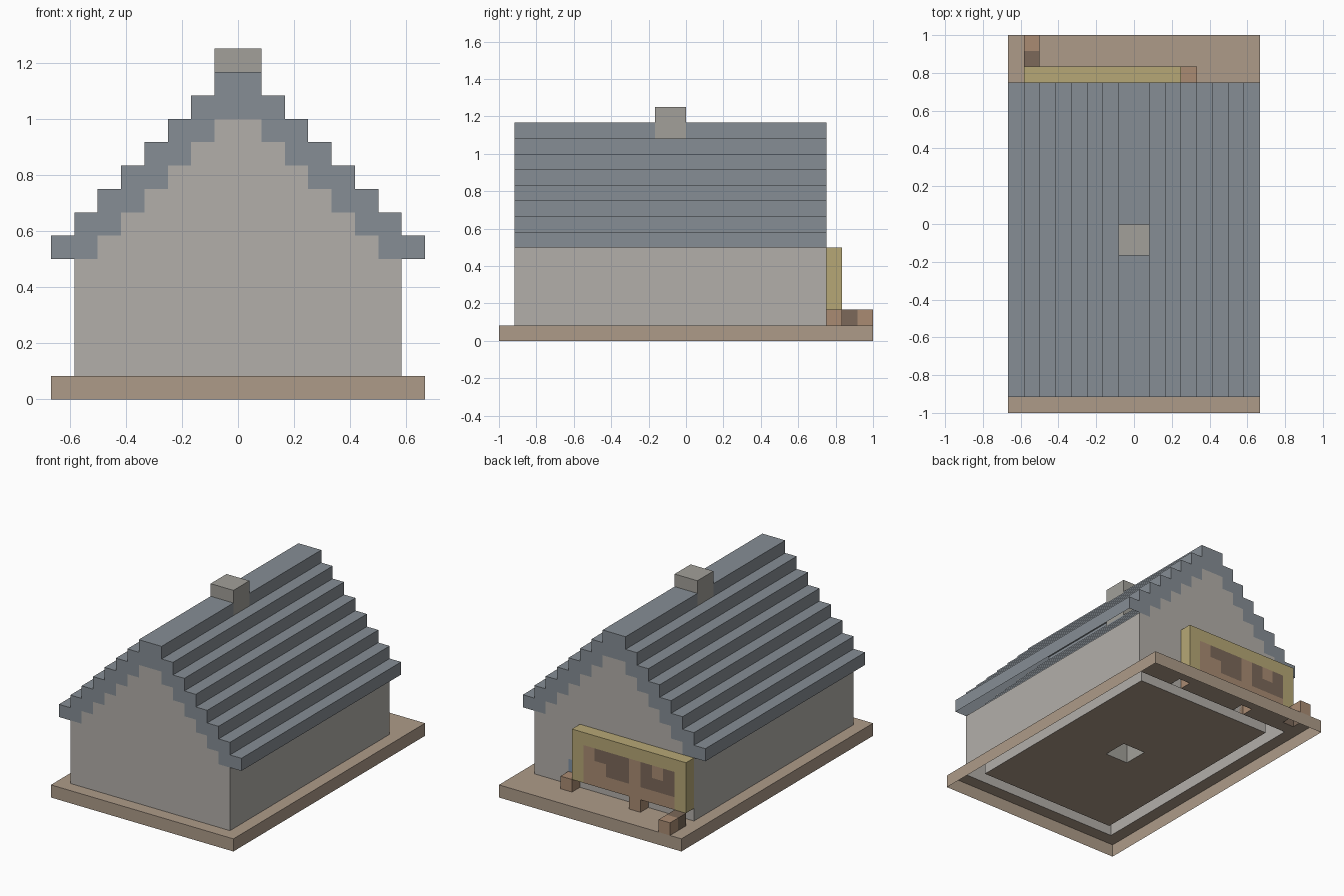
import bpy, bmesh

if "Cube" in bpy.data.objects:
    bpy.data.objects.remove(bpy.data.objects["Cube"])

U = 1 / 12  # one block of the grid the house is built on
ALL = ("x-", "x+", "y-", "y+", "z+")  # the blocks are open underneath
SIDES = ALL[:4]


def box(bm, x, y, z, faces=ALL):
    """Add the chosen faces of a box given by its ranges in blocks."""
    r = (x, y, z)
    for f in faces:
        a = "xyz".index(f[0])
        b, c = (a + 1) % 3, (a + 2) % 3
        hi = f[1] == "+"
        corners = [(0, 0), (1, 0), (1, 1), (0, 1)]
        vs = []
        for p, q in (corners if hi else corners[::-1]):
            co = [0, 0, 0]
            co[a], co[b], co[c] = r[a][hi] * U, r[b][p] * U, r[c][q] * U
            vs.append(bm.verts.new(co))
        bm.faces.new(vs)


def finish(bm, name, colour, mirror=False):
    """Weld the blocks, merge flat areas and make the object."""
    bmesh.ops.remove_doubles(bm, verts=bm.verts, dist=1e-4)
    bmesh.ops.dissolve_limit(bm, angle_limit=0.01, verts=bm.verts, edges=bm.edges)
    me = bpy.data.meshes.new(name)
    bm.to_mesh(me)
    bm.free()
    ob = bpy.data.objects.new(name, me)
    bpy.context.collection.objects.link(ob)
    mat = bpy.data.materials.get(colour) or bpy.data.materials.new(colour)
    mat.diffuse_color = (*COLOURS[colour], 1)
    mat.use_nodes = True
    mat.node_tree.nodes["Principled BSDF"].inputs["Base Color"].default_value = mat.diffuse_color
    me.materials.append(mat)
    if mirror:
        ob.modifiers.new("mirror", "MIRROR")
    return ob


COLOURS = {
    "stone": (0.45, 0.43, 0.40), "slate": (0.24, 0.27, 0.30),
    "earth": (0.42, 0.33, 0.25), "straw": (0.47, 0.39, 0.18),
    "wood": (0.40, 0.26, 0.17), "dark wood": (0.20, 0.14, 0.10),
    "chimney grey": (0.36, 0.35, 0.32), "glass": (0.22, 0.29, 0.38),
}

# Base: open underneath, with gaps in its top where walls and posts stand
posts = {"left_post": ((3, 4), (9, 10)), "middle_post": ((-3, -2), (9, 10))}
rail_back, rail_front = ((-7, -6), (10, 11)), ((-7, -6), (11, 12))
gaps = [((-7, 7), (-11, -10)), ((-7, 7), (8, 9)), ((-7, -6), (-10, 8)),
        ((6, 7), (-10, 8)), ((-1, 1), (-2, 0)), rail_back, rail_front,
        *posts.values()]
bm = bmesh.new()
box(bm, (-8, 8), (-12, 12), (0, 1), SIDES)
for i in range(-8, 8):
    for j in range(-12, 12):
        if not any(gx[0] <= i < gx[1] and gy[0] <= j < gy[1] for gx, gy in gaps):
            box(bm, (i, i + 1), (j, j + 1), (0, 1), ("z+",))
finish(bm, "base", "earth")

# Walls: outer and inner skin, then the stepped gables
bm = bmesh.new()
box(bm, (-7, 7), (-11, 9), (1, 6), SIDES)
box(bm, (-6, 6), (-10, 8), (1, 6), SIDES)
for i in range(6):
    for y in ((-11, -10), (8, 9)):
        box(bm, (i - 6, 6 - i), y, (6 + i, 7 + i), ("y-", "y+"))
finish(bm, "walls", "stone")

# Roof: one stepped slope, mirrored
bm = bmesh.new()
for i in range(7):
    z = (6 + i, 7 + i)
    box(bm, (6 - i, 8 - i), (-11, 9), z, ("x+", "y-", "y+"))
    box(bm, (7 - i, 8 - i), (-11, 9), z, ("z+",))
    if i < 6:
        box(bm, (6 - i, 8 - i), (-10, 8), z, ("x-",))
finish(bm, "roof", "slate", mirror=True)

# Ridge, interrupted by the chimney
bm = bmesh.new()
box(bm, (-1, 1), (-11, -2), (13, 14), ("x-", "x+", "y-", "z+"))
box(bm, (-1, 1), (0, 9), (13, 14), ("x-", "x+", "y+", "z+"))
finish(bm, "ridge", "slate")

# Chimney shaft, from the floor up through the ridge
bm = bmesh.new()
box(bm, (-1, 1), (-2, 0), (1, 15))
finish(bm, "chimney", "chimney grey")

# Stall front on the back wall: frame, then panel with dark openings
bm = bmesh.new()
box(bm, (-7, 3), (9, 10), (2, 6), ("x-", "x+", "z+"))
for x, z in (((-7, -6), (2, 6)), ((2, 3), (2, 6)), ((-6, 2), (5, 6))):
    box(bm, x, (9, 10), z, ("y+",))
finish(bm, "stall_frame", "straw")

dark = {(x, z) for x in (-6, -5, -4, -2, -1, 0) for z in (3, 4)} - {(-5, 4), (0, 3)}
panel, openings = bmesh.new(), bmesh.new()
for x in range(-6, 2):
    for z in range(2, 5):
        target = openings if (x, z) in dark else panel
        box(target, (x, x + 1), (9, 10), (z, z + 1), ("y+",))
finish(panel, "stall_panel", "wood")
finish(openings, "stall_openings", "dark wood")

# Posts under the stall and the low rail in front of it
for name, (x, y) in posts.items():
    bm = bmesh.new()
    box(bm, x, y, (1, 2))
    finish(bm, name, "wood")
bm = bmesh.new()
box(bm, *rail_back, (1, 2), ("x-", "x+", "y-", "z+"))
finish(bm, "rail_back", "dark wood")
bm = bmesh.new()
box(bm, *rail_front, (1, 2), ("x-", "x+", "y+", "z+"))
finish(bm, "rail_front", "wood")

# Small window pane beside the stall
bm = bmesh.new()
box(bm, (3, 4), (9, 9.02), (2, 3), ("y+",))
finish(bm, "window_pane", "glass")
